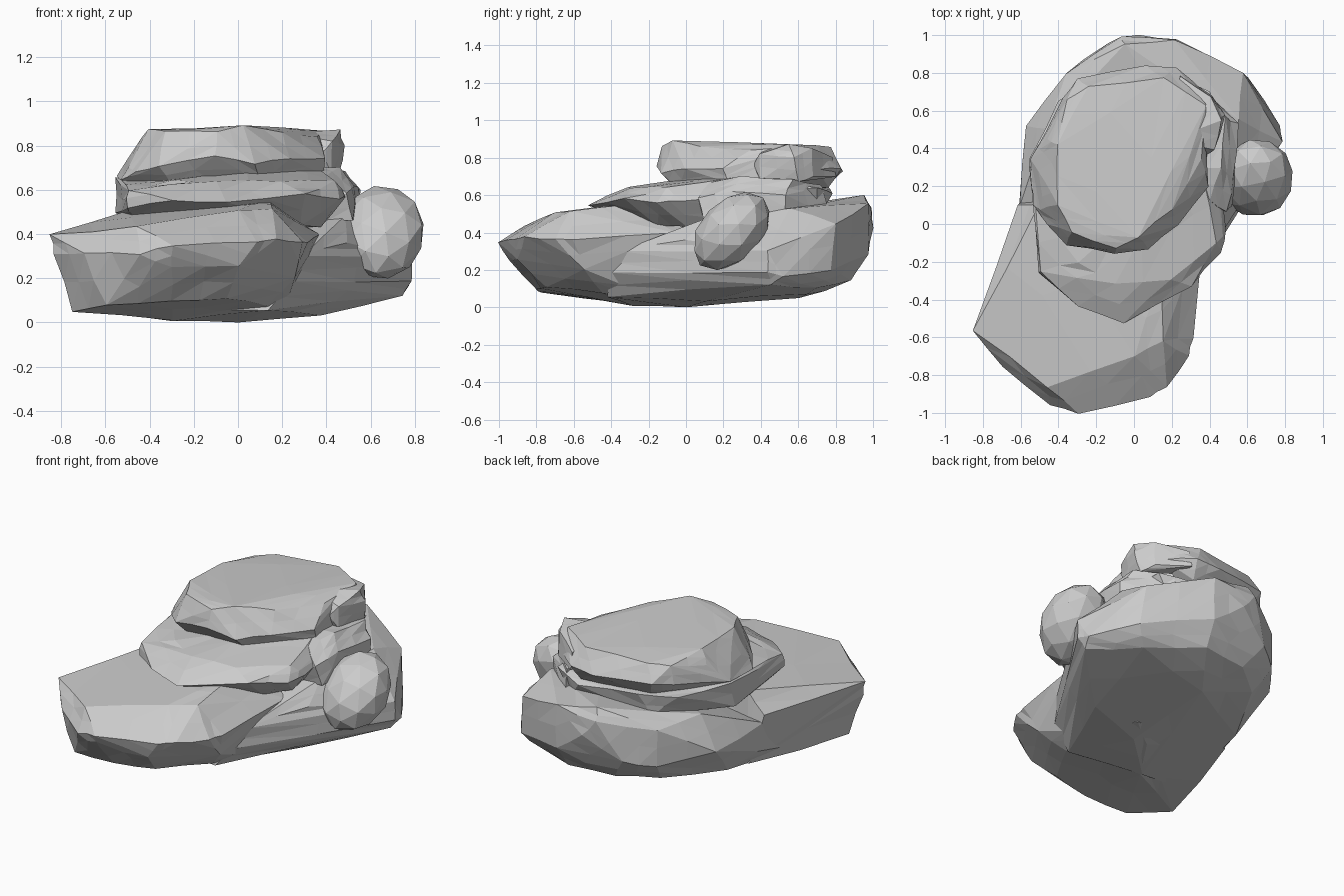
import bpy, bmesh, random
from mathutils import Vector, Matrix

random.seed(4)


def finish(name, bm):
    for v in bm.verts:
        v.co.z = max(v.co.z, 0.0)
    bmesh.ops.recalc_face_normals(bm, faces=bm.faces[:])
    mesh = bpy.data.meshes.new(name)
    bm.to_mesh(mesh)
    bm.free()
    obj = bpy.data.objects.new(name, mesh)
    bpy.context.collection.objects.link(obj)
    return obj


def rock(name, points, rough=0.006):
    """Faceted stone: convex hull of corner points, then chipped edges."""
    bm = bmesh.new()
    for p in points:
        bm.verts.new(p)
    bmesh.ops.convex_hull(bm, input=bm.verts[:])
    loose = [v for v in bm.verts if not v.link_faces]
    bmesh.ops.delete(bm, geom=loose, context='VERTS')
    corners = set(bm.verts)
    bmesh.ops.subdivide_edges(bm, edges=bm.edges[:], cuts=1, use_grid_fill=True)
    for v in bm.verts:
        if v not in corners:
            v.co += Vector([random.uniform(-rough, rough) for _ in range(3)])
    return finish(name, bm)


# Front base slab
rock("base_front_slab", [
    (-.85, -.56, .40), (-.83, -.57, .31), (-.70, -.76, .31), (-.44, -.96, .31),
    (-.29, -1, .35), (.08, -.92, .36), (.17, -.86, .38), (.29, -.70, .36),
    (.31, -.60, .36), (.31, -.34, .40), (-.46, -.86, .43), (0, -.70, .51),
    (.15, -.62, .51), (.14, -.30, .55), (.05, .10, .55), (-.50, .10, .51),
    (-.61, .10, .38), (-.75, -.55, .05), (-.60, -.77, .08), (-.30, -.80, .10),
    (-.05, -.75, .11), (.13, -.45, .08), (.20, -.10, .04), (-.10, 0, .01),
    (.10, .15, .02), (-.55, .15, .07), (-.30, -.30, .015), (.26, -.55, .20),
    (-.30, -.95, .25), (0, -.90, .26), (.37, -.05, .40)])

# Back base lump, its underside running forward beneath the front slab
rock("base_back_lump", [
    (.79, .44, .19), (.78, .44, .30), (.77, .52, .16), (.58, .80, .45),
    (.61, .78, .20), (.22, .98, .55), (.22, .97, .28), (.02, 1, .42),
    (-.07, .99, .53), (-.05, .95, .60), (-.20, .92, .28), (-.36, .80, .48),
    (-.36, .80, .25), (-.46, .50, .50), (-.57, .52, .30), (-.61, .10, .32),
    (-.60, .15, .16), (.49, 0, .36), (.46, -.03, .20), (.48, .12, .48),
    (.55, .55, .53), (.74, .45, .12), (.52, .70, .10), (.20, .88, .14),
    (-.10, .85, .14), (-.30, .68, .12), (-.50, .30, .08), (0, .60, .045),
    (.37, .10, .03), (0, 0, 0), (.13, -.42, .06), (.29, -.35, .30),
    (-.30, -.28, .01), (-.64, -.32, .055), (.25, -.40, .18)])

# Middle slab and its right shoulder
rock("middle_slab", [
    (-.06, -.52, .55), (-.30, -.43, .55), (-.50, -.26, .52), (-.50, -.25, .60),
    (-.50, .06, .64), (-.55, .30, .50), (-.55, .35, .65), (-.40, .65, .64),
    (-.20, .76, .65), (.20, .79, .61), (.40, .70, .64), (.30, -.33, .58),
    (.46, -.15, .56), (.49, -.02, .57), (.44, -.10, .64), (.19, -.30, .64),
    (-.10, -.32, .64), (-.30, -.20, .64), (.18, .20, .71), (.35, .30, .70),
    (-.48, -.20, .48), (0, -.35, .48), (.38, 0, .43), (.28, -.15, .44),
    (-.42, .30, .45), (.30, .70, .48), (-.25, .70, .50), (-.20, .60, .45)])
rock("middle_shoulder", [
    (.49, .06, .58), (.53, .25, .62), (.55, .53, .60), (.48, .57, .68),
    (.46, .30, .70), (.40, .12, .67), (.55, .52, .48), (.52, .10, .46),
    (.30, .30, .70), (.32, .73, .65), (.30, .10, .46), (.30, .77, .48)])

# Top slab and its right back chunk
rock("top_slab", [
    (-.53, .10, .64), (-.55, .34, .66), (-.50, .08, .70), (-.46, 0, .68),
    (-.36, -.11, .71), (-.10, -.16, .75), (.08, -.13, .72), (.23, 0, .74),
    (.39, .20, .74), (.39, .22, .67), (.36, .34, .84), (-.41, .10, .87),
    (-.33, -.04, .87), (-.10, -.13, .86), (.02, -.07, .89), (.20, .08, .86),
    (-.41, .42, .86), (-.35, .66, .83), (-.38, .66, .72), (-.30, .77, .74),
    (.06, .84, .73), (.22, .83, .74), (.16, .77, .86), (-.24, .73, .84),
    (.38, .63, .87), (.37, .70, .74), (.20, .76, .64), (-.25, .70, .64),
    (-.30, -.05, .63), (.10, -.05, .63), (.34, .20, .63), (-.47, .22, .79),
    (-.46, .45, .78)], 0.005)
rock("top_chunk", [
    (.43, .39, .82), (.46, .55, .87), (.48, .58, .80), (.46, .60, .67),
    (.42, .40, .68), (.41, .67, .85), (.41, .68, .70), (.24, .78, .80),
    (.24, .80, .70), (.20, .45, .86), (.20, .40, .66), (.38, .36, .76)], 0.004)

# Side boulder: long axis leaning back and up
bm = bmesh.new()
bmesh.ops.create_icosphere(bm, subdivisions=2, radius=1)
shape = (Matrix.Translation((.648, .243, .405))
         @ Matrix.Rotation(0.82, 4, 'X')
         @ Matrix.Rotation(-0.1, 4, 'Z')
         @ Matrix.Diagonal((.2, .25, .165, 1)))
for v in bm.verts:
    v.co *= random.uniform(0.96, 1.03)
bmesh.ops.transform(bm, matrix=shape, verts=bm.verts[:])
finish("side_boulder", bm)
